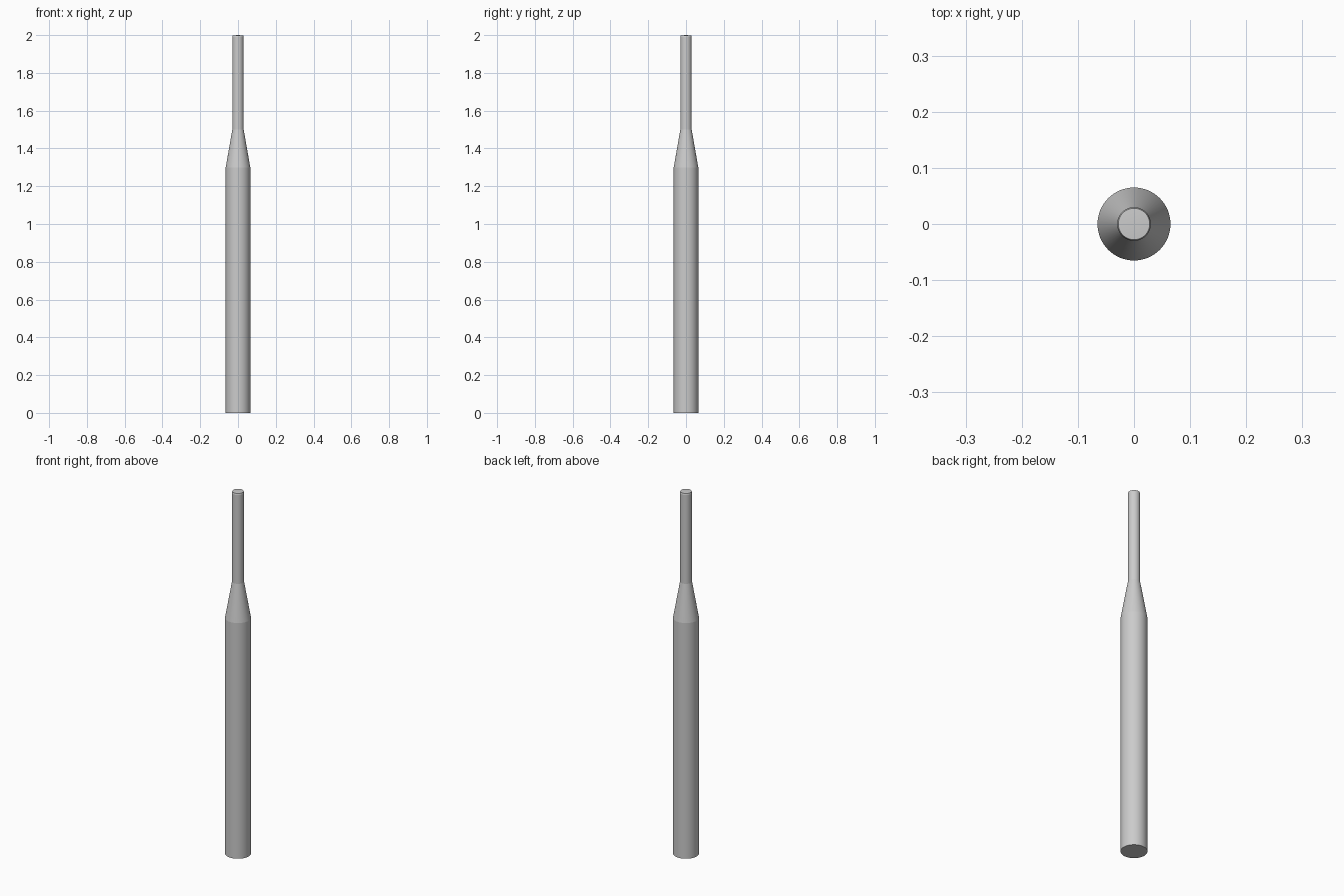
import bpy, bmesh
from math import radians, tau

if "Cube" in bpy.data.objects:
    bpy.data.objects.remove(bpy.data.objects["Cube"])

# Half profile (radius, height) of the stepped rod, from base to tip
PROFILE = [(0, 0), (0.065, 0), (0.065, 1.3), (0.03, 1.5),
           (0.03, 1.99), (0.028, 1.998), (0, 2.0)]
SIDES = 64


def lathe(name, profile, sides):
    bm = bmesh.new()
    verts = [bm.verts.new((r, 0, z)) for r, z in profile]
    edges = [bm.edges.new(pair) for pair in zip(verts, verts[1:])]
    bmesh.ops.spin(bm, geom=verts + edges, cent=(0, 0, 0), axis=(0, 0, 1),
                   angle=tau, steps=sides, use_merge=True)
    bmesh.ops.remove_doubles(bm, verts=bm.verts, dist=1e-5)
    bmesh.ops.recalc_face_normals(bm, faces=bm.faces)
    mesh = bpy.data.meshes.new(name)
    bm.to_mesh(mesh)
    bm.free()
    obj = bpy.data.objects.new(name, mesh)
    bpy.context.collection.objects.link(obj)
    return obj


# Thick shaft, tapered shoulder and thin tip in one turned piece
rod = lathe("tapered_rod", PROFILE, SIDES)
bpy.context.view_layer.objects.active = rod
rod.select_set(True)
bpy.ops.object.shade_smooth_by_angle(angle=radians(8))
